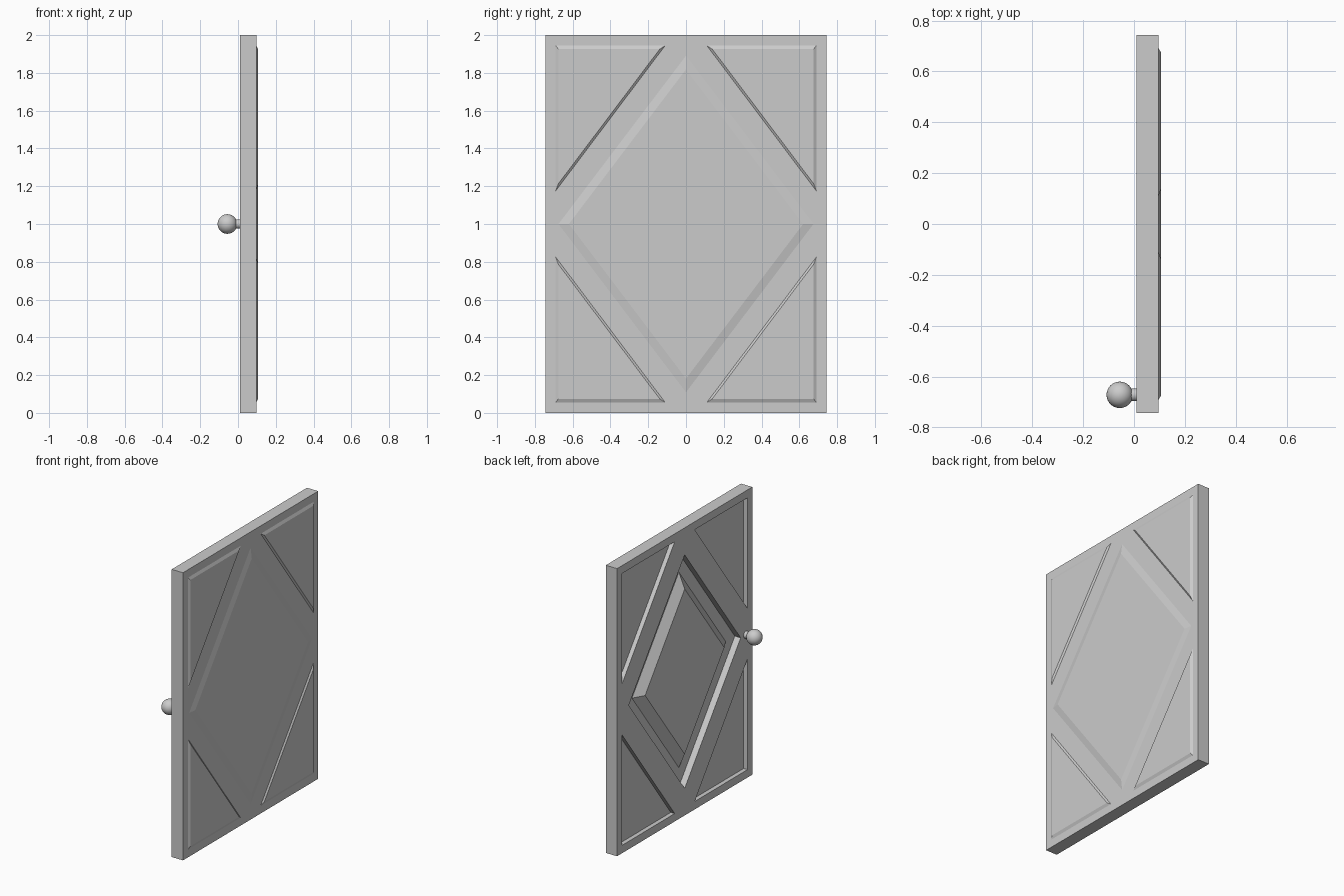
import bpy, bmesh, math
from mathutils import Vector

if "Cube" in bpy.data.objects:
    bpy.data.objects.remove(bpy.data.objects["Cube"], do_unlink=True)

grey = bpy.data.materials.new("door grey")
grey.use_nodes = True
grey.diffuse_color = (0.6, 0.6, 0.6, 1)
grey.node_tree.nodes["Principled BSDF"].inputs["Base Color"].default_value = (0.6, 0.6, 0.6, 1)

BACK, FACE, RAISED = 0.01, 0.097, 0.106   # slab faces and panel height along x
DIAMOND_DEPTH, TRIANGLE_DEPTH = 0.045, 0.03


def frustum(name, x0, outline0, x1, outline1):
    """Solid between two (y, z) outlines lying at x0 and x1."""
    bm = bmesh.new()
    a = [bm.verts.new((x0, y, z)) for y, z in outline0]
    b = [bm.verts.new((x1, y, z)) for y, z in outline1]
    bm.faces.new(a)
    bm.faces.new(b)
    for i in range(len(a)):
        j = (i + 1) % len(a)
        bm.faces.new((a[i], a[j], b[j], b[i]))
    bmesh.ops.recalc_face_normals(bm, faces=bm.faces)
    mesh = bpy.data.meshes.new(name)
    bm.to_mesh(mesh)
    bm.free()
    obj = bpy.data.objects.new(name, mesh)
    bpy.context.collection.objects.link(obj)
    mesh.materials.append(grey)
    return obj


def diamond(half_width):
    h = half_width * 1.32
    return [(0, 1 + h), (half_width, 1), (0, 1 - h), (-half_width, 1)]


def triangle(sy, sz):
    """Corner triangle, mirrored by the signs of y and z."""
    return [(sy * y, 1 + sz * z) for y, z in ((0.69, 0.945), (0.11, 0.945), (0.69, 0.175))]


def shrink(outline, factor):
    c = sum((Vector(p) for p in outline), Vector((0, 0))) / len(outline)
    return [tuple(c + (Vector(p) - c) * factor) for p in outline]


# Slab
W = 0.743
rect = [(-W, 0), (W, 0), (W, 2), (-W, 2)]
slab = frustum("door_slab", BACK, rect, FACE, rect)


def cut_pocket(outline, depth):
    cutter = frustum("pocket_cutter", BACK - 0.05, outline, BACK + depth, outline)
    cutter.hide_render = True
    mod = slab.modifiers.new("pocket", "BOOLEAN")
    mod.operation = "DIFFERENCE"
    mod.solver = "EXACT"
    mod.object = cutter
    bpy.context.view_layer.objects.active = slab
    bpy.ops.object.modifier_apply(modifier=mod.name)
    bpy.data.objects.remove(cutter, do_unlink=True)


# Corner panels: raised on one face, sunken on the other
for sy, side in ((1, "left"), (-1, "right")):
    for sz, level in ((1, "upper"), (-1, "lower")):
        tri = triangle(sy, sz)
        frustum(f"{level}_{side}_corner_panel", FACE, tri, RAISED, shrink(tri, 0.925))
        cut_pocket(tri, TRIANGLE_DEPTH)

# Central diamond: shallow raised panel, with a sunken field and bevelled panel behind
frustum("raised_diamond_panel", FACE, diamond(0.675), RAISED, diamond(0.62))
cut_pocket(diamond(0.615), DIAMOND_DEPTH)
frustum("bevelled_diamond_panel", BACK + DIAMOND_DEPTH, diamond(0.515), BACK, diamond(0.435))

# Knob and stem
KNOB_Y = -0.672
bpy.ops.mesh.primitive_cylinder_add(vertices=24, radius=0.025, depth=0.06,
                                    location=(-0.02, KNOB_Y, 1), rotation=(0, math.pi / 2, 0))
stem = bpy.context.object
stem.name = "knob_stem"
bpy.ops.mesh.primitive_uv_sphere_add(segments=32, ring_count=16, radius=0.052,
                                     location=(-0.056, KNOB_Y, 1))
knob = bpy.context.object
knob.name = "door_knob"
for obj in (stem, knob):
    obj.data.materials.append(grey)
    bpy.ops.object.select_all(action="DESELECT")
    obj.select_set(True)
    bpy.context.view_layer.objects.active = obj
    bpy.ops.object.shade_smooth_by_angle()
